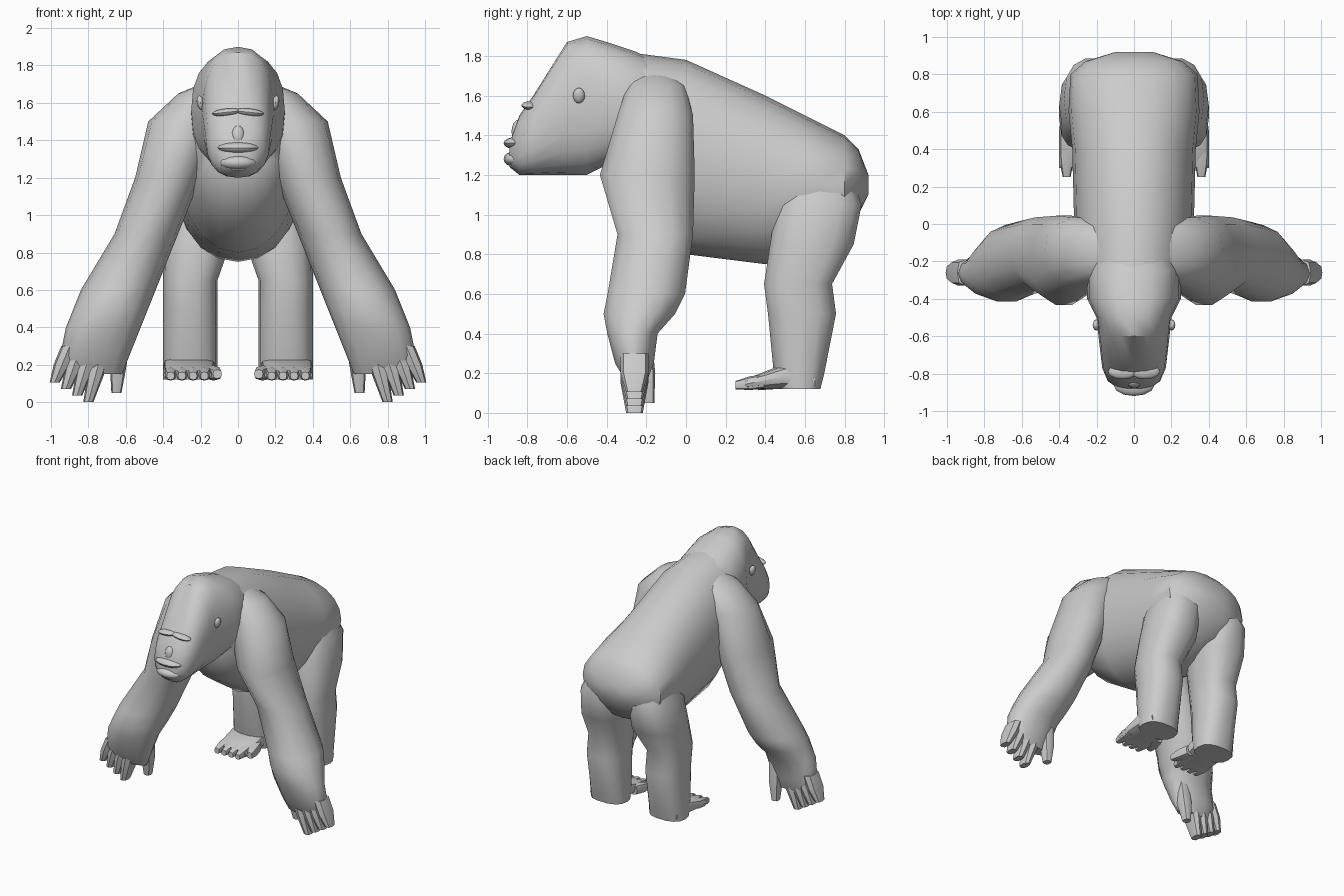
import bpy, bmesh, math
from mathutils import Matrix, Vector

if "Cube" in bpy.data.objects:
    bpy.data.objects.remove(bpy.data.objects["Cube"], do_unlink=True)

SHADE = (.6, .6, .6, 1)
grey = bpy.data.materials.new("fur grey")
grey.use_nodes = True
grey.diffuse_color = SHADE
grey.node_tree.nodes["Principled BSDF"].inputs["Base Color"].default_value = SHADE
parts = []


def finish(name, bm):
    bmesh.ops.recalc_face_normals(bm, faces=bm.faces)
    mesh = bpy.data.meshes.new(name)
    bm.to_mesh(mesh)
    bm.free()
    mesh.materials.append(grey)
    ob = bpy.data.objects.new(name, mesh)
    bpy.context.collection.objects.link(ob)
    parts.append(ob)


def bulge(value, power):
    return math.copysign(abs(value) ** (2 / power), value)


def loft(name, axis, rings, sides=14, power=2.4, mirror=1):
    """Skin rounded rings (t, x0, x1, b0, b1); b is y for a z axis, z for a y axis."""
    bm = bmesh.new()
    loops = []
    for t, left, right, low, high in rings:
        loop = []
        for i in range(sides):
            angle = math.tau * i / sides
            x = (left + right) / 2 + (right - left) / 2 * bulge(math.cos(angle), power)
            b = (low + high) / 2 + (high - low) / 2 * bulge(math.sin(angle), power)
            point = (mirror * x, b, t) if axis == "z" else (mirror * x, t, b)
            loop.append(bm.verts.new(point))
        loops.append(loop)
    for lower, upper in zip(loops, loops[1:]):
        for i in range(sides):
            j = (i + 1) % sides
            bm.faces.new((lower[i], lower[j], upper[j], upper[i]))
    bm.faces.new(loops[0])
    bm.faces.new(loops[-1])
    finish(name, bm)


def taper(name, axis, start, end, width, depth, mirror):
    """A finger or toe that keeps its thickness, then narrows at the tip."""
    rings = []
    for along, size in ((0, 1), (.5, 1), (1, .6)):
        x, y, z = Vector(start).lerp(Vector(end), along)
        t, b = (z, y) if axis == "z" else (y, z)
        w, d = width * size, depth * size
        rings.append((t, x - w, x + w, b - d, b + d))
    loft(name, axis, rings, sides=8, power=2.8, mirror=mirror)


def blob(name, centre, radii, tilt=0):
    bm = bmesh.new()
    place = Matrix.Translation(centre) @ Matrix.Rotation(tilt, 4, "Y")
    bmesh.ops.create_uvsphere(bm, u_segments=12, v_segments=8, radius=1,
                              matrix=place @ Matrix.Diagonal((*radii, 1)))
    finish(name, bm)


def centred(rows):
    return [(y, -width, width, low, high) for y, width, low, high in rows]


# Torso, sloping from the shoulders down to the rump
loft("torso", "y", centred([
    (-.4, .2, 1.2, 1.7), (-.3, .28, 1, 1.82), (0, .32, .8, 1.78), (.4, .33, .75, 1.6),
    (.6, .35, .8, 1.5), (.8, .34, .9, 1.4), (.87, .26, 1, 1.33), (.92, .1, 1.1, 1.2)]),
    sides=20, power=2.1)

# Head with a tall crown and a neck that sinks into the shoulders
loft("head", "y", centred([
    (-.89, .07, 1.24, 1.36), (-.84, .14, 1.2, 1.5), (-.77, .17, 1.2, 1.6),
    (-.6, .19, 1.2, 1.87), (-.5, .2, 1.2, 1.9), (-.4, .25, 1.25, 1.87),
    (-.25, .25, 1.2, 1.82), (-.1, .2, 1.3, 1.75)]), sides=20)

# Face
blob("upper_lip", (0, -.86, 1.36), (.11, .06, .03))
blob("lower_lip", (0, -.86, 1.28), (.1, .06, .04))
blob("nose", (0, -.84, 1.42), (.04, .04, .06))

for s, label in ((1, "left"), (-1, "right")):
    blob(label + "_brow", (s * .06, -.79, 1.55), (.08, .04, .02), s * .1)
    blob(label + "_eye", (s * .06, -.81, 1.5), (.03, .02, .01))
    blob(label + "_ear", (s * .2, -.54, 1.6), (.02, .03, .04), s * .2)

    # Arm from the shoulder to the palm, leaning outwards at a steady slope
    arm = []
    for z, width, front, back in (
            (1.75, .1, -.25, -.1), (1.65, .3, -.3, 0), (1.5, .4, -.35, .04),
            (1.2, .35, -.44, .05), (.9, .34, -.35, .04), (.6, .4, -.4, 0),
            (.5, .4, -.42, -.05), (.4, .4, -.4, -.14), (.25, .37, -.36, -.16),
            (.15, .3, -.3, -.2)):
        inner = .68 - .4 * z
        arm.append((z, inner, inner + width, front, back))
    loft(label + "_arm", "z", arm, power=2.1, mirror=s)

    # Fingers packed side by side, shorter towards the outside
    for i in range(4):
        x = .72 + .06 * i
        taper(f"{label}_finger_{i + 1}", "z", (x, -.26, .3), (x + .08, -.26, .035 * i),
              .045, .07, s)
    taper(label + "_thumb", "z", (.63, -.22, .35), (.65, -.19, .05), .045, .05, s)

    # Leg from the hip to the ankle, closing in over the hip
    leg = []
    for z, front, back in ((1.3, .58, .74), (1.2, .5, .84), (1.05, .45, .89), (.85, .42, .85),
                           (.65, .39, .74), (.5, .41, .76), (.2, .44, .7), (.12, .47, .68)):
        inner = .11 if z < .7 else .04
        outer = .4 - .5 * max(0, z - 1)
        leg.append((z, inner, outer, front, back))
    loft(label + "_leg", "z", leg, power=2.5, mirror=s)

    # Foot and toes
    loft(label + "_foot", "y", [
        (.65, .15, .38, .12, .2), (.5, .12, .4, .12, .25), (.3, .14, .4, .12, .17)],
        power=2.8, mirror=s)
    for i in range(4):
        x = .18 + .06 * i
        taper(f"{label}_toe_{i + 1}", "y", (x, .4, .16), (x, .25, .14), .035, .035, s)
    taper(label + "_big_toe", "y", (.15, .45, .16), (.11, .3, .15), .04, .04, s)

# Smooth shading with crisp edges
bpy.ops.object.select_all(action="DESELECT")
for ob in parts:
    ob.select_set(True)
bpy.context.view_layer.objects.active = parts[0]
bpy.ops.object.shade_smooth_by_angle(angle=math.radians(40))
